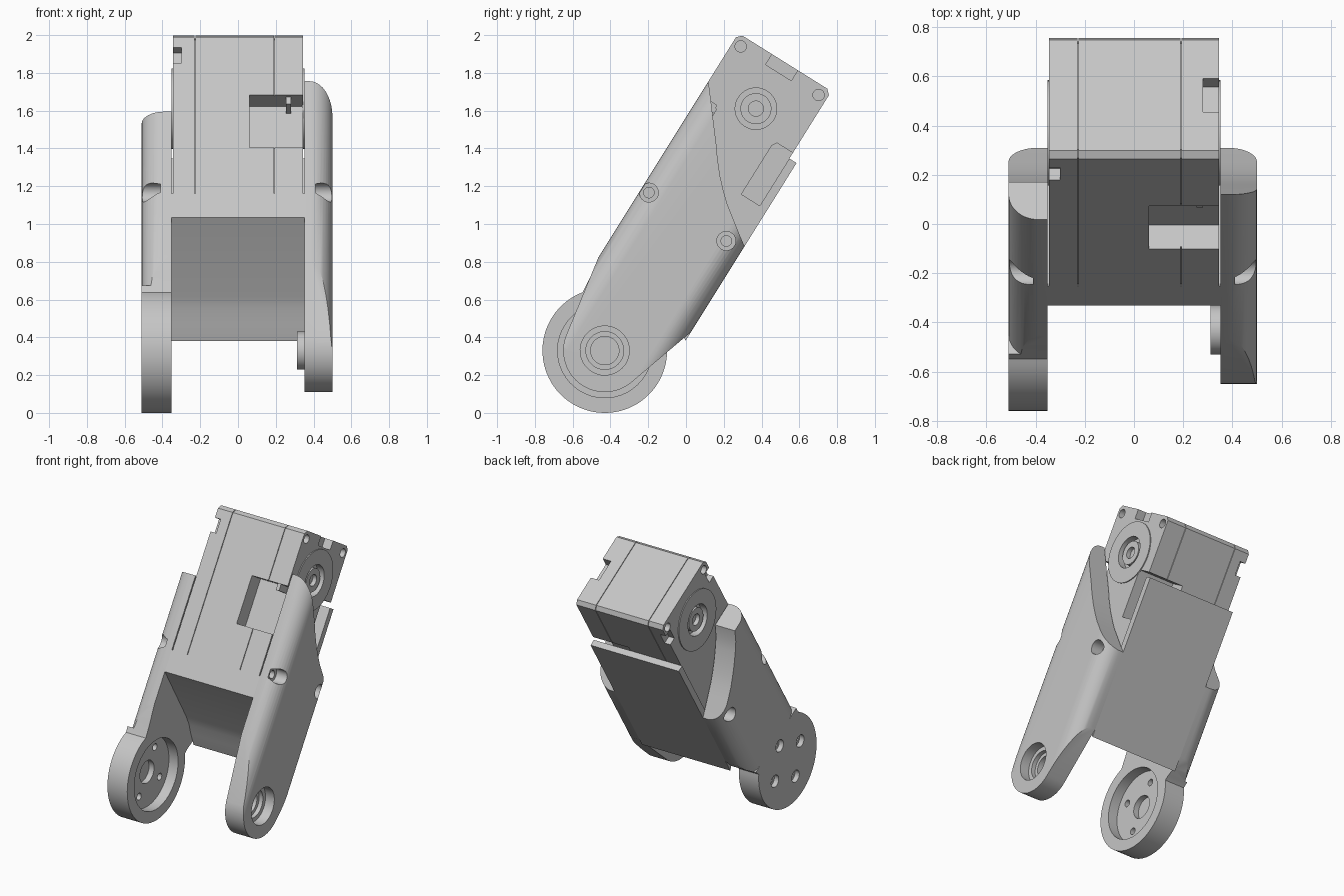
import bpy, bmesh, math
from mathutils import Matrix

cube = bpy.data.objects.get("Cube")
if cube:
    bpy.data.objects.remove(cube, do_unlink=True)

grey = bpy.data.materials.new("light_grey")
grey.use_nodes = True
grey.diffuse_color = (0.56, 0.56, 0.56, 1)
grey.node_tree.nodes["Principled BSDF"].inputs["Base Color"].default_value = grey.diffuse_color

# Parts are made upright around the lower pivot, then leaned back as one
LEAN = Matrix.Translation((0, -0.43, 0.33)) @ Matrix.Rotation(math.radians(-32), 4, "X")
parts = []


def prism(name, pts, a, b, axis="x", part=True):
    """Extrude a closed profile from a to b; x profiles are (y, z), z profiles are (x, y)."""
    bm = bmesh.new()
    place = (lambda p, t: (t, *p)) if axis == "x" else (lambda p, t: (*p, t))
    low = [bm.verts.new(place(p, a)) for p in pts]
    high = [bm.verts.new(place(p, b)) for p in pts]
    bm.faces.new(low)
    bm.faces.new(high)
    n = len(pts)
    for i in range(n):
        j = (i + 1) % n
        bm.faces.new((low[i], low[j], high[j], high[i]))
    bmesh.ops.recalc_face_normals(bm, faces=bm.faces)
    mesh = bpy.data.meshes.new(name)
    bm.to_mesh(mesh)
    bm.free()
    ob = bpy.data.objects.new(name, mesh)
    bpy.context.collection.objects.link(ob)
    if part:
        mesh.materials.append(grey)
        parts.append(ob)
    return ob


def arc(r, start, end, n, y=0, z=0):
    angles = [math.radians(start + (end - start) * i / n) for i in range(n + 1)]
    return [(y + r * math.cos(t), z + r * math.sin(t)) for t in angles]


def disc(name, r, a, b, y=0, z=0, part=True):
    return prism(name, arc(r, 0, 360, 48, y, z)[:-1], a, b, part=part)


def rect(y0, y1, z0, z1):
    return [(y0, z0), (y1, z0), (y1, z1), (y0, z1)]


def cut(targets, cutter):
    for ob in targets:
        mod = ob.modifiers.new("cut", "BOOLEAN")
        mod.operation = "DIFFERENCE"
        mod.solver = "EXACT"
        mod.object = cutter
        bpy.context.view_layer.objects.active = ob
        bpy.ops.object.modifier_apply(modifier=mod.name)
    bpy.data.objects.remove(cutter, do_unlink=True)


def drill(targets, r, a, b, y=0, z=0):
    cut(targets, disc("drill", r, a, b, y, z, part=False))


FRONT, BACK, INNER = -0.29, 0.335, 0.352
AXIS = 1.51  # height of the motor shaft above the pivot

# Side arms: rounded foot, straight sides and a swept upper edge
sweep = [(BACK, 0.86), (0.285, 0.895), (0.21, 0.95), (0.14, 1.0), (0.085, 1.05),
         (0.03, 1.105), (-0.03, 1.175), (-0.075, 1.235)]
left_arm = prism("left_arm", arc(0.22, 192, 345, 32) + [(BACK, 0.325)] + sweep
                 + [(FRONT, 1.5), (FRONT, 0.40)], INNER, 0.5)
right_arm = prism("right_arm", arc(0.33, 143, 397, 56) + [(0.275, 0.23), (0.31, 0.29), (BACK, 0.37)]
                  + sweep + [(-0.11, 1.31), (FRONT, 1.31), (FRONT, 0.42), (-0.272, 0.3)],
                  -0.51, -INNER)

# Round the long outer edges of the arms
R = 0.12
for arm, side, outer, start in ((left_arm, 1, 0.5, -0.1), (right_arm, -1, 0.51, 0.24)):
    for sy, edge in ((-1, -FRONT), (1, BACK)):
        curve = arc(R, 0, 90, 10, outer - R, edge - R)
        pts = [(outer + 0.05, edge - R)] + curve + [(outer - R, edge + 0.05),
                                                    (outer + 0.05, edge + 0.05)]
        cut([arm], prism("edge", [(side * x, sy * y) for x, y in pts], start, 2, "z", False))

# Counterbored assembly screws on both sides
for arm, side in ((left_arm, 1), (right_arm, -1)):
    for y in (-0.245, 0.238):
        drill([arm], 0.05, side * 0.41, side * 0.6, y, 0.833)
        drill([arm], 0.028, side * 0.37, side * 0.6, y, 0.833)

# Left foot: stepped pivot hole with an inner collar
collar = disc("pivot_collar", 0.1, 0.312, INNER + 0.003)
drill([left_arm], 0.13, 0.43, 0.6)
drill([left_arm], 0.1, 0.40, 0.6)
drill([left_arm, collar], 0.075, 0.2, 0.6)

# Right foot: horn pocket with a centre recess and four screw holes
drill([right_arm], 0.25, -0.425, -0.3)
drill([right_arm], 0.08, -0.465, -0.3)
for i in range(4):
    y, z = (0.17 * f(i * math.pi / 2) for f in (math.cos, math.sin))
    drill([right_arm], 0.043, -0.6, -0.475, y, z)
    drill([right_arm], 0.024, -0.6, -0.3, y, z)

# Bridge between the arms, with the back wall of the motor cradle
prism("bridge", [(FRONT, 0.65), (FRONT, 0.8), (0.29, 0.8), (0.29, 1.38), (BACK, 1.38),
                 (BACK, 0.27), (0.26, 0.33), (0.2, 0.385), (0.14, 0.425)], -INNER, INNER)


# Motor housing in three slices over a slightly smaller core
def housing(inset):
    h, top, c = 0.29 - inset, 1.8 - inset, 0.025
    return [(-h, 0.8), (h, 0.8), (h, top - c), (h - c, top), (c - h, top), (-h, top - c)]


slices = [prism("motor_" + n, housing(0), a, b) for n, a, b in (
    ("right_cap", -0.345, -0.229), ("middle", -0.225, 0.19), ("left_cap", 0.194, 0.345))]
core = prism("motor_core", housing(0.01), -0.28, 0.27)
right_cap, middle, left_cap = slices

# Connector pockets, edge notches and corner screws
for s in (-1, 1):
    cut([middle, left_cap, core],
        prism("pocket", rect(*sorted((s * 0.175, s * 0.4)), 1.085, 1.415), 0.06, 0.4, part=False))
    cut([right_cap],
        prism("notch", rect(*sorted((s * 0.235, s * 0.4)), 1.615, 1.71), -0.4, -0.3, part=False))
    for y in (-0.243, 0.243):
        drill([left_cap if s > 0 else right_cap], 0.03, s * 0.29, s * 0.4, y, 1.747)
cut([left_cap], prism("notch", rect(-0.08, 0.08, 1.735, 1.9), 0.28, 0.4, part=False))
prism("connector_tab", rect(-0.27, -0.17, 1.37, 1.416), 0.255, 0.28)

# Shaft bosses on both ends of the motor
for name, s, cap in (("left", 1, left_cap), ("right", -1, right_cap)):
    boss = disc(name + "_boss", 0.213, s * 0.34, s * 0.352, 0, AXIS)
    drill([boss, cap], 0.11, s * 0.30, s * 0.4, 0, AXIS)
    horn = disc(name + "_shaft", 0.082, s * 0.295, s * 0.34, 0, AXIS)
    drill([horn], 0.04, s * 0.31, s * 0.4, 0, AXIS)

# Lean everything back and shade
bpy.ops.object.select_all(action="DESELECT")
for ob in parts:
    ob.data.transform(LEAN)
    ob.select_set(True)
bpy.context.view_layer.objects.active = parts[0]
bpy.ops.object.shade_smooth_by_angle(angle=math.radians(28))
